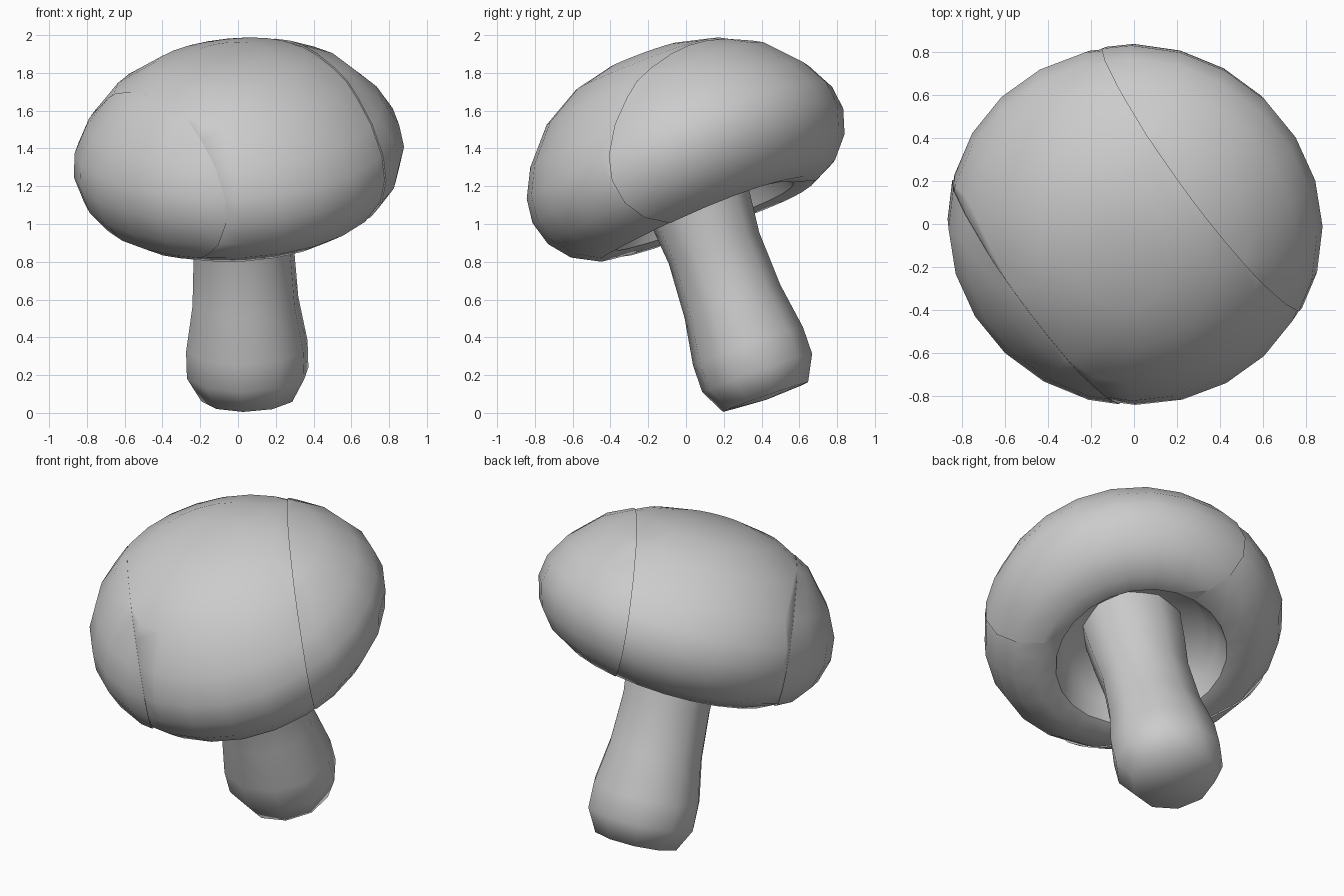
import bpy, bmesh, math
from mathutils import Vector, Matrix

if "Cube" in bpy.data.objects:
    bpy.data.objects.remove(bpy.data.objects["Cube"])

CENTER = Vector((0, -.015, 1.345))
ALONG = Vector((.815, .58, 0)).normalized()    # direction across the slices
SEAM = ALONG + Vector((0, 0, .17))             # seams lean with the cap


def lathe(profile, sides, axis, offset=(0, 0, 0), stretch=(1, 1), phase=0.0):
    """Revolve (radius, height) points around a tilted axis; returns a bmesh."""
    bm = bmesh.new()
    rings = []
    for r, h in profile:
        if r == 0:
            rings.append([bm.verts.new((0, 0, h))])
            continue
        angles = [2 * math.pi * i / sides + phase for i in range(sides)]
        rings.append([bm.verts.new((r * stretch[0] * math.cos(t), r * stretch[1] * math.sin(t), h))
                      for t in angles])
    for a, b in zip(rings, rings[1:]):
        for i in range(sides):
            j = (i + 1) % sides
            face = []
            for v in (a[i % len(a)], a[j % len(a)], b[j % len(b)], b[i % len(b)]):
                if v not in face:
                    face.append(v)
            bm.faces.new(face)
    bmesh.ops.recalc_face_normals(bm, faces=bm.faces)
    rot = Vector((0, 0, 1)).rotation_difference(Vector(axis).normalized()).to_matrix().to_4x4()
    bm.transform(Matrix.Translation(CENTER + Vector(offset)) @ rot)
    return bm


def shape_slice(bm, fatten):
    """Lift the cap towards both ends and fatten it around the slicing direction."""
    for v in bm.verts:
        d = v.co - CENTER
        n = d.dot(ALONG)
        along = ALONG * n
        v.co = CENTER + along * 1.005 + (d - along) * fatten
        v.co.z += (.09 if n > 0 else .075) * n * n


def cut(bm, offset, side):
    """Drop everything beyond the seam plane and close the slice."""
    normal = SEAM.normalized()
    point = normal * (offset / SEAM.length)
    res = bmesh.ops.bisect_plane(bm, geom=bm.verts[:] + bm.edges[:] + bm.faces[:],
                                 plane_co=point, plane_no=normal * side, clear_outer=True)
    edges = [e for e in res["geom_cut"] if isinstance(e, bmesh.types.BMEdge)]
    bmesh.ops.triangle_fill(bm, edges=edges, use_beauty=True)
    bmesh.ops.recalc_face_normals(bm, faces=bm.faces)


def finish(bm, name, angle):
    mesh = bpy.data.meshes.new(name)
    bm.to_mesh(mesh)
    bm.free()
    obj = bpy.data.objects.new(name, mesh)
    bpy.context.collection.objects.link(obj)
    bpy.ops.object.select_all(action='DESELECT')
    obj.select_set(True)
    bpy.context.view_layer.objects.active = obj
    bpy.ops.object.shade_smooth_by_angle(angle=math.radians(angle))
    return obj


# Cap: tilted dome with a rolled rim and a hollow underside, in three slices
cap_profile = [(0, .595), (.2, .585), (.41, .53), (.62, .405), (.78, .22), (.855, .07),
               (.87, -.06), (.83, -.19), (.74, -.295), (.61, -.36), (.5, -.335),
               (.465, -.22), (.40, -.12), (.2, -.06), (0, -.04)]
RIGHT, LEFT = .62, -.35
slices = {
    "cap_left": (1.015, [(LEFT, 1)]),
    "cap_middle": (1.0, [(LEFT, -1), (RIGHT, 1)]),
    "cap_right": (1.015, [(RIGHT, -1)]),
}
for name, (fatten, planes) in slices.items():
    part = lathe(cap_profile, 24, (-.085, -.345, .94))
    shape_slice(part, fatten)
    for offset, side in planes:
        cut(part, offset, side)
    finish(part, name, 50)

# Stem: chunky leaning stalk, swelling at the foot
stem_profile = [(0, -.04), (.29, -.06), (.275, -.3), (.255, -.5), (.27, -.8),
                (.31, -1.05), (.31, -1.2), (.24, -1.335), (0, -1.35)]
stem = lathe(stem_profile, 10, (-.03, -.325, .94), offset=(.015, 0, 0),
             stretch=(1.06, 1), phase=.2)
finish(stem, "stem", 60)
